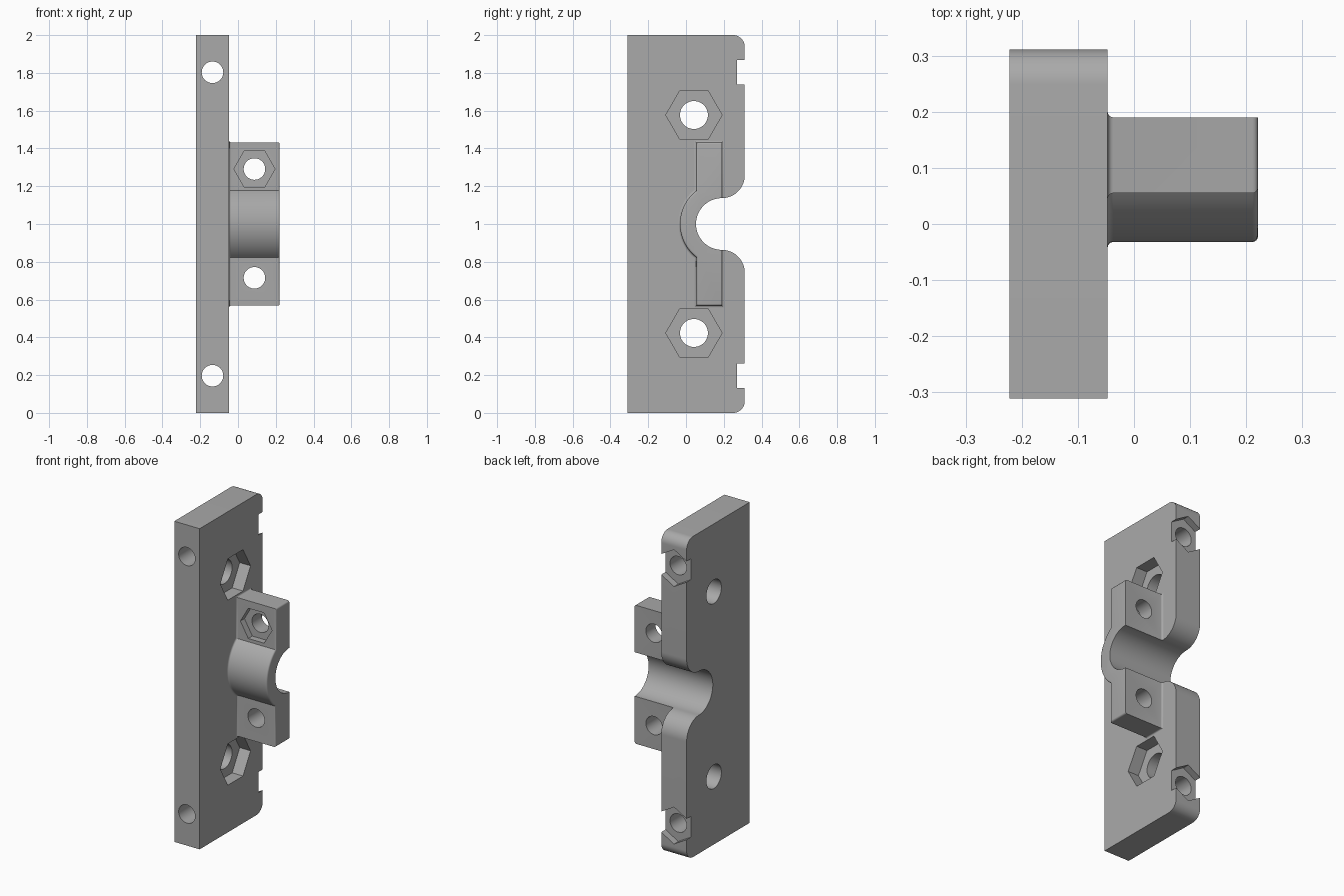
import bpy, bmesh
from math import cos, sin, acos, radians, degrees

cube = bpy.data.objects.get("Cube")
if cube:
    bpy.data.objects.remove(cube, do_unlink=True)

grey = bpy.data.materials.new("plain grey")
grey.use_nodes = True
GREY = (0.40, 0.40, 0.40, 1)
grey.diffuse_color = GREY
grey.node_tree.nodes["Principled BSDF"].inputs["Base Color"].default_value = GREY

BORE_Y, BORE_R = 0.19, 0.137     # cable channel along x at z = 1
LEFT, FACE, END = -0.222, -0.047, 0.221


def arc(u, v, r, a0, a1, n=12):
    angles = [radians(a0 + (a1 - a0) * i / n) for i in range(n + 1)]
    return [(u + r * cos(a), v + r * sin(a)) for a in angles]


def loft(name, sections, axis):
    """Skin a solid through (position, outline) sections along x or y."""
    bm = bmesh.new()
    rings = []
    for p, pts in sections:
        rings.append([bm.verts.new((p, u, v) if axis == "x" else (u, p, v))
                      for u, v in pts])
    n = len(rings[0])
    for a, b in zip(rings, rings[1:]):
        for i in range(n):
            j = (i + 1) % n
            bm.faces.new((a[i], a[j], b[j], b[i]))
    bm.faces.new(rings[0])
    bm.faces.new(rings[-1])
    bmesh.ops.recalc_face_normals(bm, faces=bm.faces)
    mesh = bpy.data.meshes.new(name)
    bm.to_mesh(mesh)
    bm.free()
    mesh.materials.append(grey)
    obj = bpy.data.objects.new(name, mesh)
    bpy.context.collection.objects.link(obj)
    return obj


def select(obj):
    bpy.ops.object.select_all(action="DESELECT")
    obj.select_set(True)
    bpy.context.view_layer.objects.active = obj


def cut(target, axis, u, v, r, lo, hi, sides=48, turn=0):
    """Cut a round hole or a hexagonal nut pocket."""
    ring = arc(u, v, r, turn, turn + 360, sides)[:-1]
    cutter = loft("cutter", [(lo, ring), (hi, ring)], axis)
    cutter.hide_render = True
    select(target)
    mod = target.modifiers.new("cut", "BOOLEAN")
    mod.operation, mod.solver, mod.object = "DIFFERENCE", "EXACT", cutter
    bpy.ops.object.modifier_apply(modifier=mod.name)
    bpy.data.objects.remove(cutter, do_unlink=True)


# Mounting plate: rounded back corners and a flared channel mouth
flare, corner, back = 0.121, 0.062, 0.311
mouth = BORE_R + flare
outline = ([(-back, 0)]
           + arc(back - corner, corner, corner, -90, 0)
           + arc(BORE_Y, 1 - mouth, flare, 0, 90, 20)
           + arc(BORE_Y, 1, BORE_R, 270, 90, 40)[1:-1]
           + arc(BORE_Y, 1 + mouth, flare, -90, 0, 20)
           + arc(back - corner, 2 - corner, corner, 0, 90)
           + [(-back, 2)])
plate = loft("mounting_plate", [(LEFT, outline), (FACE, outline)], "x")

# Plate holes, mirrored above and below the channel
for side in (-1, 1):
    z = 1 + side * 0.577
    cut(plate, "x", 0.042, z, 0.149, FACE - 0.075, 0.1, 6)
    cut(plate, "x", 0.042, z, 0.074, -0.4, 0.1)
    z = 1 + side * 0.803
    cut(plate, "y", -0.135, z, 0.115, back - 0.042, 0.4, 6, 30)
    cut(plate, "y", -0.135, z, 0.057, -0.5, 0.5)


# Clamp half: flanges and half sleeve, grown or shrunk for edge rounding
def clamp_section(grow):
    front, rear = 0.055 - grow, BORE_Y + max(grow, 0)
    half, r = 0.432 + grow, 0.222 + grow
    a = degrees(acos((BORE_Y - front) / r))
    return ([(rear, 1 - half), (front, 1 - half)]
            + arc(BORE_Y, 1, r, 180 + a, 180 - a, 32)
            + [(front, 1 + half), (rear, 1 + half), (rear, 1 + BORE_R)]
            + arc(BORE_Y, 1, BORE_R, 90, 270, 40)[1:-1]
            + [(rear, 1 - BORE_R)])


R = 0.01
steps = [radians(90 * i / 4) for i in range(5)]
sections = [(FACE + R * (1 - cos(t)), clamp_section(R * (1 - sin(t)))) for t in steps]
sections += [(END - R * (1 - sin(t)), clamp_section(R * (cos(t) - 1))) for t in steps]
clamp = loft("clamp_half", sections, "x")

# Clamp bolt holes, with a nut pocket on the upper one
for side in (-1, 1):
    cut(clamp, "y", 0.087, 1.003 + side * 0.288, 0.057, -0.3, 0.5)
cut(clamp, "y", 0.087, 1.291, 0.109, -0.2, 0.095, 6)

for part in (plate, clamp):
    select(part)
    bpy.ops.object.shade_smooth_by_angle(angle=radians(30))
